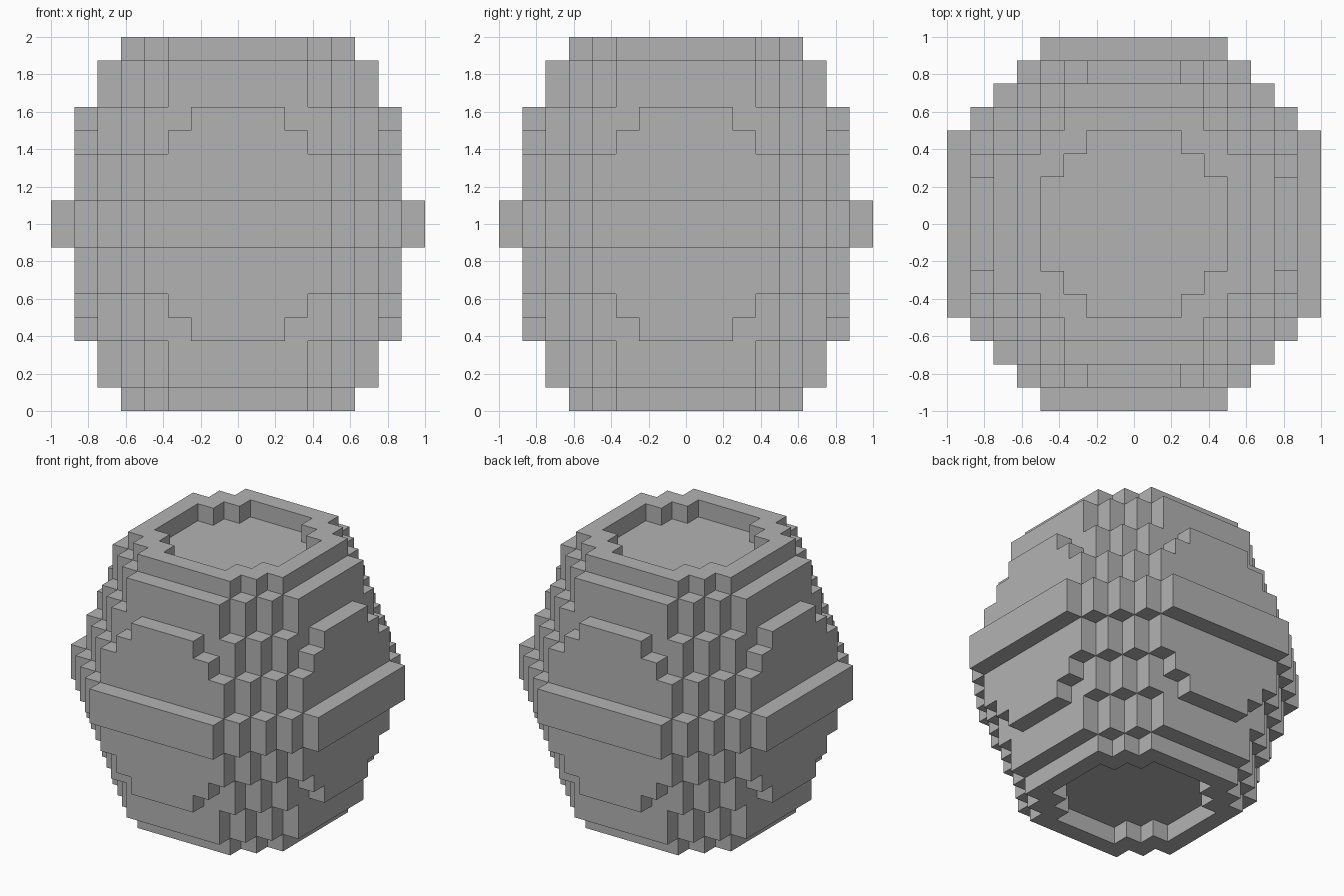
import bpy
import bmesh

UNIT = 0.125  # edge of one block

cube = bpy.data.objects.get("Cube")
if cube:
    bpy.data.objects.remove(cube, do_unlink=True)

grey = bpy.data.materials.new("mid_grey")
grey.use_nodes = True
colour = (0.45, 0.45, 0.45, 1.0)
grey.diffuse_color = colour
grey.node_tree.nodes["Principled BSDF"].inputs["Base Color"].default_value = colour


def stair_outline(width, top):
    """Closed stepped outline: flat sides of half-length width, stairs at the corners.

    width lists the half-widths of the front steps from the outermost inwards,
    each one block lower than the last, starting at distance top."""
    steps = [(w, top - i) for i, w in enumerate(width)]
    quarter = []
    for i, (x, y) in enumerate(steps):
        quarter.append((x, y))
        if i + 1 < len(steps):
            quarter.append((x, steps[i + 1][1]))
    right = quarter + [(x, -y) for x, y in reversed(quarter)]
    return right + [(-x, -y) for x, y in quarter] + [(-x, y) for x, y in reversed(quarter)]


def add_layer(name, outline, low, high, hole=None):
    """Upright prism between two block heights, with an optional matching hole."""
    bm = bmesh.new()

    def ring(points, z):
        return [bm.verts.new((x * UNIT, y * UNIT, z * UNIT)) for x, y in points]

    def bridge(a, b):
        for i in range(len(a)):
            j = (i + 1) % len(a)
            bm.faces.new((a[i], a[j], b[j], b[i]))

    bottom, top = ring(outline, low), ring(outline, high)
    bridge(bottom, top)
    if hole:
        hole_bottom, hole_top = ring(hole, low), ring(hole, high)
        bridge(top, hole_top)
        bridge(hole_top, hole_bottom)
        bridge(hole_bottom, bottom)
    else:
        bm.faces.new(top)
        bm.faces.new(bottom)
    bmesh.ops.recalc_face_normals(bm, faces=bm.faces[:])
    mesh = bpy.data.meshes.new(name)
    bm.to_mesh(mesh)
    bm.free()
    mesh.materials.append(grey)
    bpy.context.collection.objects.link(bpy.data.objects.new(name, mesh))


# Wide band around the middle
add_layer("middle_band", stair_outline((4, 5, 6, 7, 8), 8), 7, 9)

# Layers from the band outwards: name, outline, start and end above the middle
layers = [
    ("belly", stair_outline((4, 5, 6, 7), 7), 1, 3),
    ("wide_shoulder", stair_outline((3, 4, 5, 6, 7), 7), 3, 4),
    ("narrow_shoulder", stair_outline((2, 4, 5, 6, 7), 7), 4, 5),
    ("neck", stair_outline((3, 4, 5, 6), 6), 5, 7),
    ("rim", stair_outline((3, 4, 5), 5), 7, 8),
]

# The shoulders' side panels narrow like their front panels
for i, half in ((1, 3), (2, 2)):
    name, outline, start, end = layers[i]
    outline = [(x, max(-half, min(half, y)) if abs(x) == 7 else y) for x, y in outline]
    # keep the notch beside each side panel square
    outline = [(x, half if y > 0 else -half) if abs(x) == 6 and abs(y) == 3 else (x, y)
               for x, y in outline]
    layers[i] = (name, outline, start, end)

# Same stack above and below the band, with a sunken panel inside each rim
for side, sign in (("upper", 1), ("lower", -1)):
    for name, outline, start, end in layers:
        low, high = sorted((8 + sign * start, 8 + sign * end))
        hole = stair_outline((2, 3, 4), 4) if name == "rim" else None
        add_layer(side + "_" + name, outline, low, high, hole)
